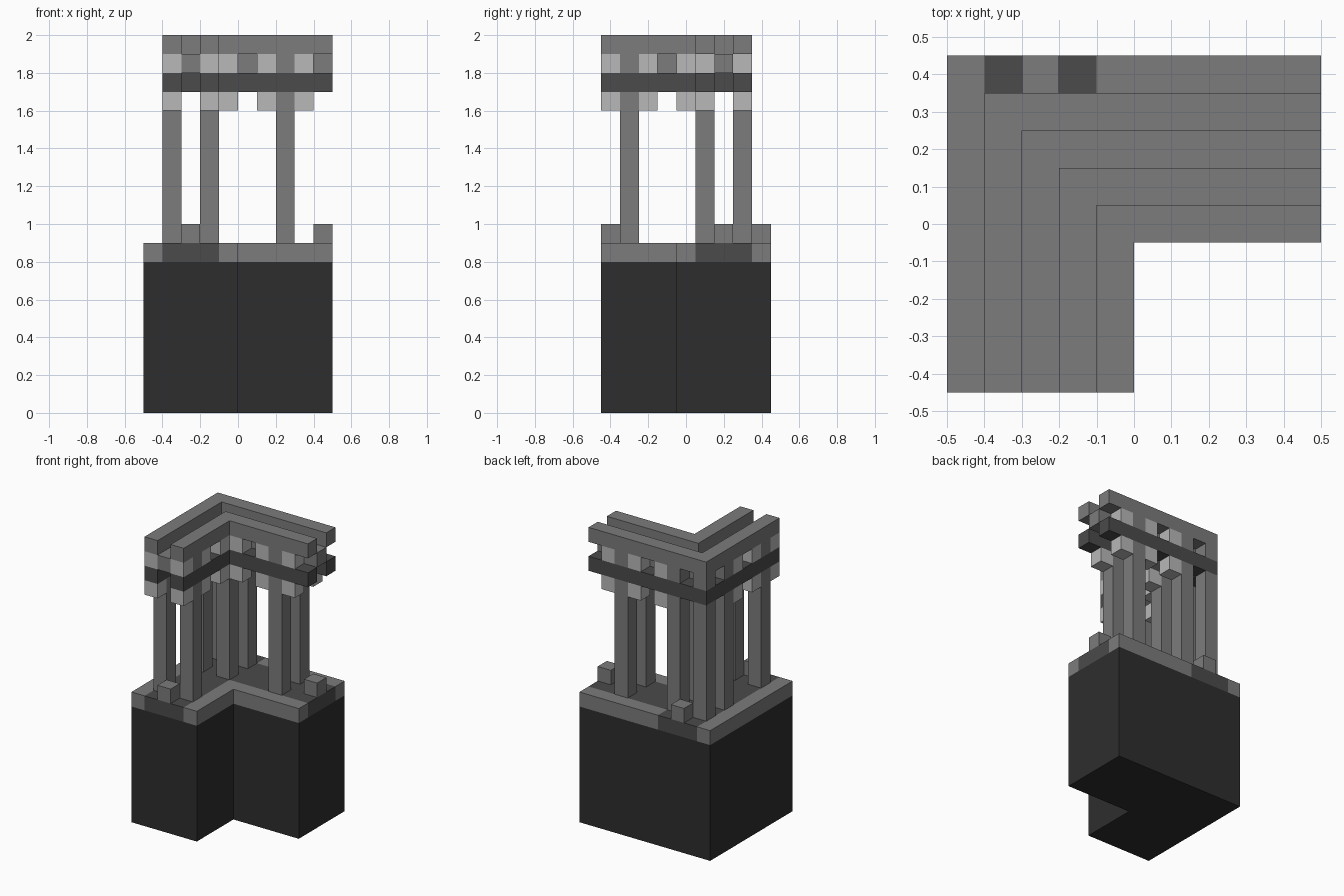
import bpy
import bmesh

old = bpy.data.objects.get("Cube")
if old:
    bpy.data.objects.remove(old, do_unlink=True)

U = 0.1                      # block size
XMIN, XMAX = -0.5, 0.5
YMIN, YMAX = -0.45, 0.45


def material(name, value):
    mat = bpy.data.materials.new(name)
    mat.use_nodes = True
    color = (value, value, value, 1)
    mat.diffuse_color = color
    bsdf = mat.node_tree.nodes["Principled BSDF"]
    bsdf.inputs["Base Color"].default_value = color
    bsdf.inputs["Roughness"].default_value = 0.9
    return mat


BLACK = material("black stone", 0.027)
DARK = material("dark grey stone", 0.07)
GREY = material("grey stone", 0.2)
LIGHT = material("light grey stone", 0.48)


def prism(name, outline, z0, z1, mat):
    """Extrude a counter-clockwise outline from z0 to z1."""
    bm = bmesh.new()
    face = bm.faces.new([bm.verts.new((x, y, z0)) for x, y in outline])
    top = bmesh.ops.extrude_face_region(bm, geom=[face])["geom"]
    for v in top:
        if isinstance(v, bmesh.types.BMVert):
            v.co.z = z1
    bmesh.ops.recalc_face_normals(bm, faces=bm.faces)
    mesh = bpy.data.meshes.new(name)
    bm.to_mesh(mesh)
    bm.free()
    mesh.materials.append(mat)
    obj = bpy.data.objects.new(name, mesh)
    bpy.context.collection.objects.link(obj)
    return obj


def corner_strip(name, first, last, z0, z1, mat):
    """L-shaped strip between two block offsets from the outer walls."""
    xa, xb = XMIN + first * U, XMIN + last * U
    ya, yb = YMAX - first * U, YMAX - last * U
    prism(name, [(xa, YMIN), (xb, YMIN), (xb, yb), (XMAX, yb),
                 (XMAX, ya), (xa, ya)], z0, z1, mat)


def block(name, i, j, z0, z1, mat, ni=1, nj=1):
    """Box on the block grid, i from the left wall, j from the front."""
    x0, y0 = XMIN + i * U, YMIN + j * U
    x1, y1 = x0 + ni * U, y0 + nj * U
    prism(name, [(x0, y0), (x1, y0), (x1, y1), (x0, y1)], z0, z1, mat)


# Foundation and walkway
corner_strip("foundation", 0, 5, 0, 0.8, BLACK)
corner_strip("walkway_floor", 1, 4, 0.8, 0.9, DARK)
corner_strip("inner_kerb", 4, 5, 0.8, 0.9, GREY)
block("outer_kerb_side", 0, 0, 0.8, 0.9, GREY, 1, 9)
block("outer_kerb_back", 4, 8, 0.8, 0.9, GREY, 6, 1)
block("back_threshold", 1, 8, 0.8, 0.9, DARK, 3, 1)

# Low bollards at the three openings
for i, j in [(2, 0), (2, 8), (9, 6)]:
    block("bollard", i, j, 0.9, 1.0, GREY)

# Two parallel colonnade beams with a raised ceiling strip between them
for side, ring in (("outer", 1), ("inner", 3)):
    corner_strip(side + "_lower_beam", ring, ring + 1, 1.7, 1.8, DARK)
    corner_strip(side + "_upper_beam", ring, ring + 1, 1.9, 2.0, GREY)
corner_strip("ceiling_strip", 2, 3, 1.8, 1.9, GREY)

# Pillars, continuing between the beams
PILLARS = [(1, 1), (3, 1), (1, 5), (3, 5), (1, 7), (3, 7), (7, 5), (7, 7)]
for i, j in PILLARS:
    block("pillar", i, j, 0.9, 1.7, GREY)
    block("pillar_head", i, j, 1.8, 1.9, GREY)

# Light brackets beside the pillars, below and above the lower beam
brackets = []
for ring in (1, 3):
    brackets += [(ring, j) for j in (0, 2, 4)]
    brackets += [(i, 8 - ring) for i in (4, 6, 8)]
for i, j in brackets:
    block("lower_bracket", i, j, 1.6, 1.7, LIGHT)
    block("upper_bracket", i, j, 1.8, 1.9, LIGHT)
